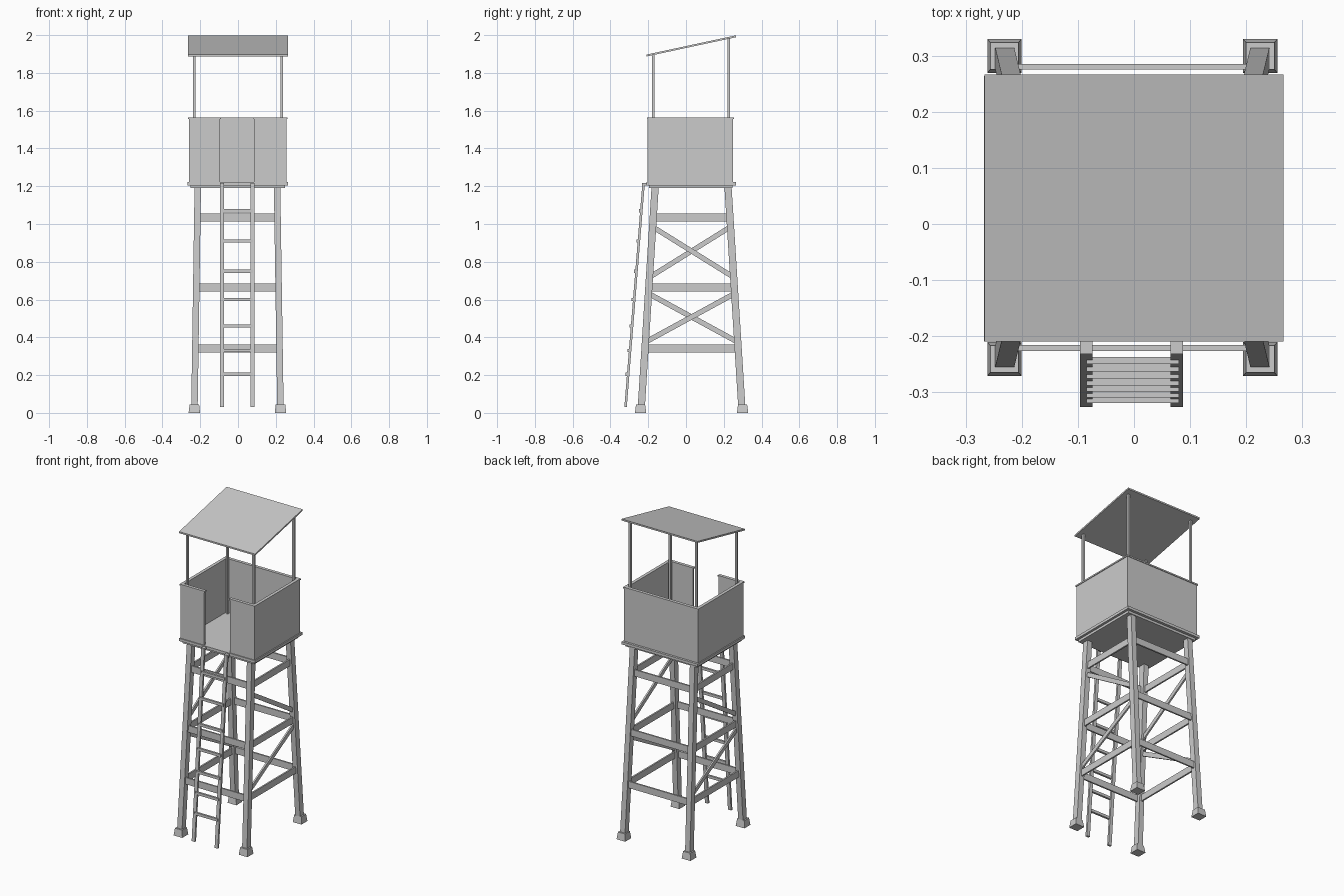
import bpy
import bmesh
from mathutils import Vector

if "Cube" in bpy.data.objects:
    bpy.data.objects.remove(bpy.data.objects["Cube"])


def loft(name, p, q, s0, s1=None, axis=2):
    """Rectangular bar from p to q with end cuts square to the given axis."""
    s1 = s1 or s0
    u, v = [i for i in range(3) if i != axis]
    bm = bmesh.new()
    rings = []
    for c, s in ((p, s0), (q, s1)):
        ring = []
        for a, b in ((-1, -1), (1, -1), (1, 1), (-1, 1)):
            co = Vector(c)
            co[u] += a * s[0] / 2
            co[v] += b * s[1] / 2
            ring.append(bm.verts.new(co))
        rings.append(ring)
    for ring in rings:
        bm.faces.new(ring)
    for i in range(4):
        j = (i + 1) % 4
        bm.faces.new((rings[0][i], rings[0][j], rings[1][j], rings[1][i]))
    bmesh.ops.recalc_face_normals(bm, faces=bm.faces)
    me = bpy.data.meshes.new(name)
    bm.to_mesh(me)
    bm.free()
    ob = bpy.data.objects.new(name, me)
    bpy.context.collection.objects.link(ob)
    return ob


def box(name, x0, x1, y0, y1, z0, z1):
    cx, cy = (x0 + x1) / 2, (y0 + y1) / 2
    return loft(name, (cx, cy, z0), (cx, cy, z1), (x1 - x0, y1 - y0))


CX, CY, TOP = -0.003, 0.0295, 1.195


def leg_at(sx, sy, z):
    """Centre of the leaning leg at height z."""
    t = z / TOP
    return Vector((CX + sx * (0.228 - 0.018 * t), CY + sy * (0.268 - 0.075 * t), z))


# Legs and tapered feet
for sx in (-1, 1):
    for sy in (-1, 1):
        loft("leg", leg_at(sx, sy, 0.02), leg_at(sx, sy, TOP), (0.034, 0.038))
        fx, fy = CX + sx * 0.228, CY + sy * 0.27
        loft("foot", (fx, fy, 0), (fx, fy, 0.045), (0.061, 0.06), (0.05, 0.048))

# Horizontal beams on all four sides
for z in (0.342, 0.664, 1.035):
    for s in (-1, 1):
        off = Vector((0, s * 0.004, 0))
        loft("cross_beam", leg_at(-1, s, z) + off, leg_at(1, s, z) + off, (0.01, 0.042), axis=0)
        loft("side_beam", leg_at(s, -1, z), leg_at(s, 1, z), (0.01, 0.042), axis=1)

# Zigzag diagonal braces, opposite on the two sides
for s in (-1, 1):
    for lo, hi, d in ((0.375, 0.632, 1), (0.718, 0.985, -1)):
        zf, zb = (lo, hi) if s * d > 0 else (hi, lo)
        loft("side_brace", leg_at(s, -1, zf), leg_at(s, 1, zb), (0.01, 0.031), axis=1)

# Platform
box("platform_frame", -0.252, 0.25, -0.195, 0.247, 1.19, 1.207)
box("platform_floor", -0.267, 0.265, -0.209, 0.264, 1.205, 1.222)

# Cabin walls with a front opening, each capped by a rail
T = 0.012
X0, X1, Y0, Y1 = -0.26, 0.258, -0.203, 0.25
D0, D1 = -0.095, 0.085
for name, a, b, c, d in (
    ("back_wall", X0, X1, Y1 - T, Y1),
    ("left_wall", X0, X0 + T, Y0, Y1 - T),
    ("right_wall", X1 - T, X1, Y0, Y1 - T),
    ("front_wall_left", X0 + T, D0, Y0, Y0 + T),
    ("front_wall_right", D1, X1 - T, Y0, Y0 + T),
):
    box(name, a, b, c, d, 1.22, 1.556)
    e = 0.004
    box(name + "_rail", a - e, b + e, c - e, d + e, 1.556, 1.565)

# Roof posts and sloping roof
R0, R1 = (0, -0.209, 1.892), (0, 0.266, 1.994)
for x in (-0.232, 0.232):
    for y, z in ((-0.174, 1.9), (0.226, 1.985)):
        loft("roof_post", (x, y, 1.22), (x, y, z), (0.013, 0.013))
loft("roof", R0, R1, (0.532, 0.01), axis=1)

# Ladder leaning on the platform
def ladder_y(z):
    return -0.32 + (z - 0.03) / 1.18 * 0.095


for x in (-0.085, 0.076):
    loft("ladder_rail", (x, ladder_y(0.03), 0.03), (x, ladder_y(1.212), 1.212), (0.022, 0.013))
for z in (0.205, 0.33, 0.46, 0.6, 0.75, 0.91, 1.07):
    y = ladder_y(z) - 0.007
    loft("ladder_rung", (-0.085, y, z), (0.08, y, z), (0.013, 0.017), axis=0)
box("ladder_top_bracket_left", -0.096, -0.074, -0.232, -0.205, 1.205, 1.217)
box("ladder_top_bracket_right", 0.065, 0.087, -0.232, -0.205, 1.205, 1.217)
